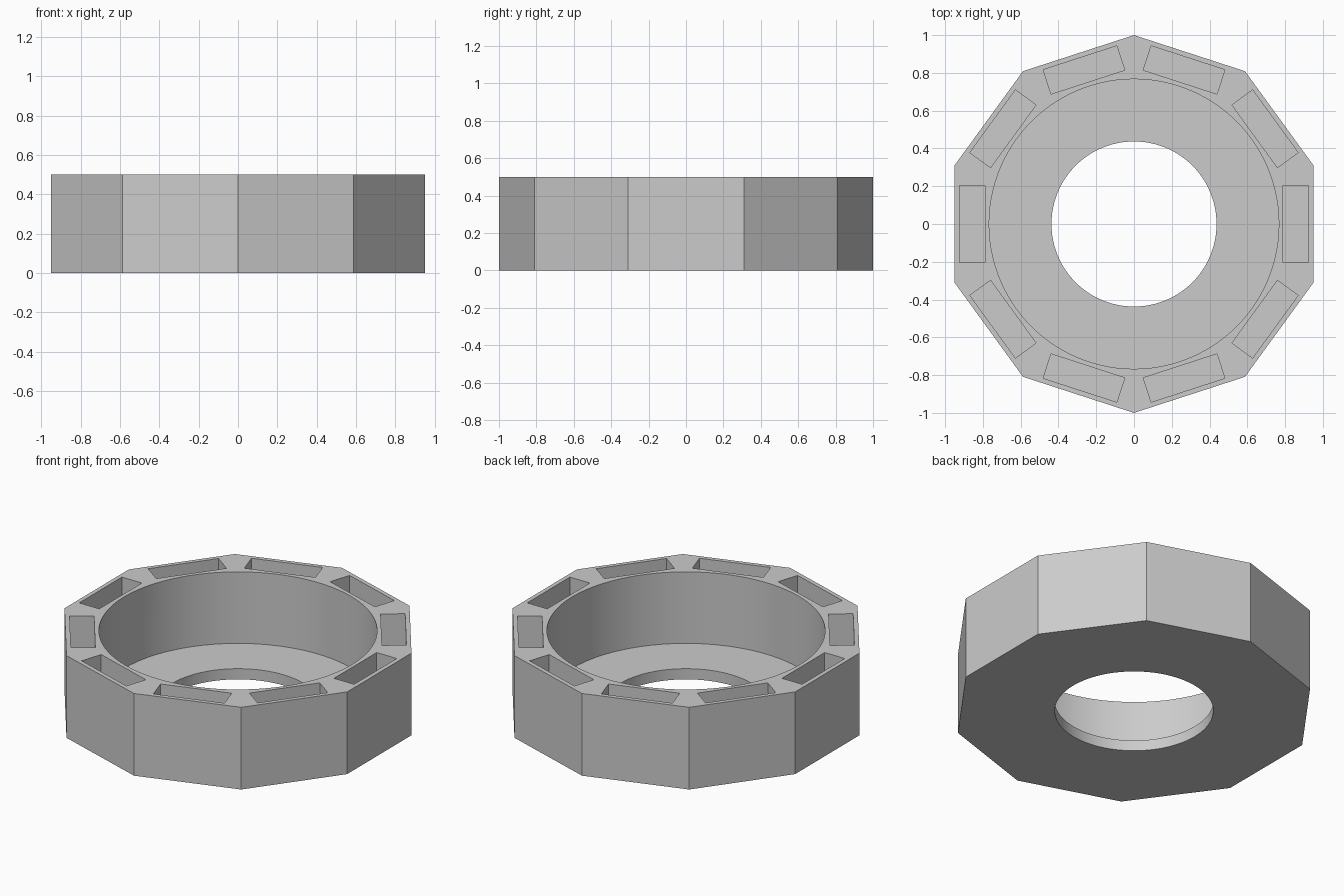
import bpy
import math
from mathutils import Matrix

cube = bpy.data.objects.get("Cube")
if cube:
    bpy.data.objects.remove(cube, do_unlink=True)

SIDES = 10
HEIGHT = 0.5
FLOOR = 0.065          # thickness left under the bore and pockets
POCKET_IN, POCKET_OUT, POCKET_LENGTH = 0.79, 0.925, 0.41

grey = bpy.data.materials.new("plain grey")
grey.use_nodes = True
grey.diffuse_color = (0.6, 0.6, 0.6, 1)
grey.node_tree.nodes["Principled BSDF"].inputs["Base Color"].default_value = (0.6, 0.6, 0.6, 1)


def prism(name, sides, radius, bottom, top, turn=0.0):
    """Upright prism with its first corner on +y before turning."""
    bpy.ops.mesh.primitive_cylinder_add(
        vertices=sides, radius=radius, depth=top - bottom,
        location=(0, 0, (bottom + top) / 2), rotation=(0, 0, turn))
    obj = bpy.context.object
    obj.name = name
    obj.data.materials.append(grey)
    return obj


def pocket(index):
    """Box cutter behind the middle of one outer side."""
    bpy.ops.mesh.primitive_cube_add(size=1)
    obj = bpy.context.object
    obj.name = "pocket_cutter"
    obj.data.materials.append(grey)
    obj.matrix_world = (
        Matrix.Rotation(index * math.tau / SIDES, 4, "Z")
        @ Matrix.Translation(((POCKET_IN + POCKET_OUT) / 2, 0, FLOOR + HEIGHT / 2))
        @ Matrix.Diagonal((POCKET_OUT - POCKET_IN, POCKET_LENGTH, HEIGHT, 1)))
    return obj


def cut(body, cutter):
    mod = body.modifiers.new("cut", "BOOLEAN")
    mod.operation = "DIFFERENCE"
    mod.solver = "EXACT"
    mod.object = cutter
    bpy.context.view_layer.update()
    bpy.ops.object.select_all(action="DESELECT")
    body.select_set(True)
    bpy.context.view_layer.objects.active = body
    bpy.ops.object.modifier_apply(modifier=mod.name)
    bpy.data.objects.remove(cutter, do_unlink=True)


# Ten-sided body
body = prism("ring_housing", SIDES, 1.0, 0, HEIGHT)

# Wide bore from above, and the smaller hole through its floor
cut(body, prism("bore_cutter", 96, 0.767, FLOOR, HEIGHT + 0.1))
cut(body, prism("hole_cutter", 96, 0.437, -0.1, FLOOR + 0.1))

# One blind rectangular pocket behind each side
for i in range(SIDES):
    cut(body, pocket(i))

# Round bore, crisp corners
bpy.ops.object.shade_smooth_by_angle(angle=math.radians(25))
